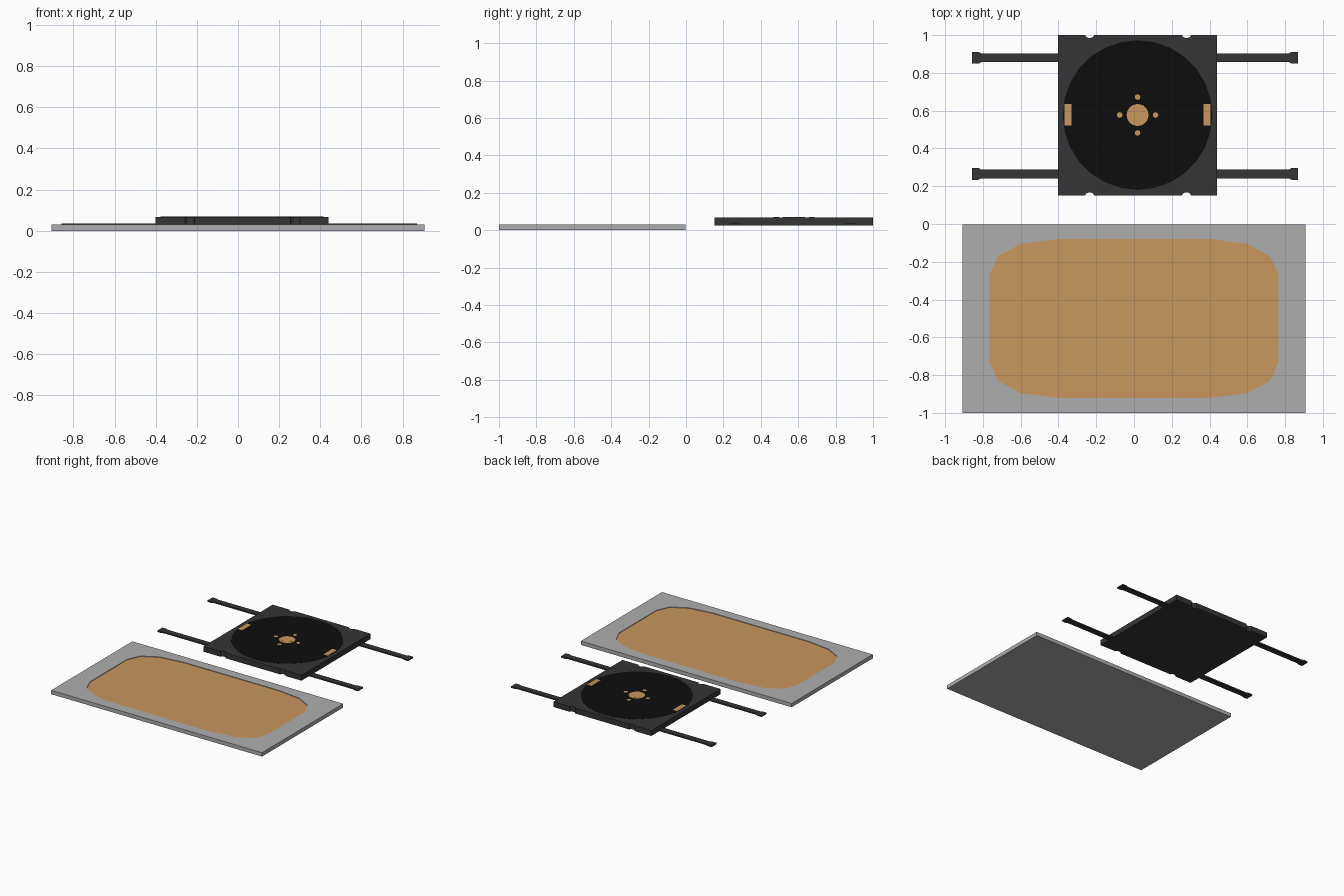
import bpy, bmesh, math

if "Cube" in bpy.data.objects:
    bpy.data.objects.remove(bpy.data.objects["Cube"])


def material(name, rgb):
    m = bpy.data.materials.new(name)
    m.diffuse_color = (*rgb, 1)
    m.use_nodes = True
    m.node_tree.nodes["Principled BSDF"].inputs["Base Color"].default_value = m.diffuse_color
    return m


GREY = material("light_grey", (0.42, 0.42, 0.42))
DARK = material("charcoal", (0.035, 0.035, 0.037))
BLACK = material("black", (0.004, 0.004, 0.004))
TAN = material("tan", (0.58, 0.31, 0.11))


def prism(name, pts, z0, z1, mat=None):
    """Extrude a 2D outline (counter-clockwise) from z0 to z1."""
    bm = bmesh.new()
    face = bm.faces.new([bm.verts.new((x, y, z0)) for x, y in pts])
    ext = bmesh.ops.extrude_face_region(bm, geom=[face], use_keep_orig=True)
    for v in ext["geom"]:
        if isinstance(v, bmesh.types.BMVert):
            v.co.z = z1
    bmesh.ops.recalc_face_normals(bm, faces=bm.faces)
    me = bpy.data.meshes.new(name)
    bm.to_mesh(me)
    bm.free()
    ob = bpy.data.objects.new(name, me)
    bpy.context.collection.objects.link(ob)
    if mat:
        me.materials.append(mat)
    return ob


def rect(x0, x1, y0, y1):
    return [(x0, y0), (x1, y0), (x1, y1), (x0, y1)]


def circle(cx, cy, r, n):
    return [(cx + r * math.cos(2 * math.pi * i / n),
             cy + r * math.sin(2 * math.pi * i / n)) for i in range(n)]


# Board with a shallow rounded recess
quarter = [(0.765, 0.23), (0.72, 0.33), (0.6, 0.395), (0.41, 0.42)]
half = quarter + [(-x, y) for x, y in reversed(quarter)]
outline = [(x, y - 0.5) for x, y in half + [(-x, -y) for x, y in half]]
board = prism("board", rect(-0.907, 0.907, -1, -0.003), 0, 0.03, GREY)
cutter = prism("recess_cutter", outline, 0.025, 0.05)
cutter.hide_render = True
cut = board.modifiers.new("recess", "BOOLEAN")
cut.operation = "DIFFERENCE"
cut.solver = "EXACT"
cut.object = cutter
bpy.context.view_layer.objects.active = board
bpy.ops.object.modifier_apply(modifier=cut.name)
bpy.data.objects.remove(cutter)
prism("recess_pad", outline, 0.02, 0.0256, TAN)

# Square housing with rounded notches in its front and back edges
X0, X1, Y0, Y1 = -0.402, 0.44, 0.152, 1.0


def notch(cx, y, side):
    """Arc biting into an edge, ordered left to right."""
    return [(cx - 0.023 * math.cos(math.pi * i / 8),
             y + side * 0.015 * math.sin(math.pi * i / 8)) for i in range(9)]


front = notch(-0.235, Y0, 1) + notch(0.278, Y0, 1)
back = notch(-0.235, Y1, -1) + notch(0.278, Y1, -1)
housing = [(X0, Y0)] + front + [(X1, Y0), (X1, Y1)] + back[::-1] + [(X0, Y1)]
prism("housing", housing, 0.025, 0.067, DARK)

# Round plate with hub, dots and side tabs
CX, CY = 0.019, 0.577
prism("round_plate", circle(CX, CY, 0.396, 28), 0.06, 0.0683, BLACK)
prism("hub", circle(CX, CY, 0.058, 24), 0.06, 0.0692, TAN)
prism("hub_cap", circle(CX, CY, 0.04, 24), 0.06, 0.0698, TAN)
for i in range(4):
    a = i * math.pi / 2
    prism(f"dot_{i + 1}", circle(CX + 0.095 * math.cos(a), CY + 0.095 * math.sin(a),
                                 0.015, 12), 0.06, 0.0692, TAN)
for side, name in ((-1, "left"), (1, "right")):
    x = CX + side * 0.368
    prism(f"{name}_tab", rect(x - 0.019, x + 0.019, CY - 0.055, CY + 0.058),
          0.06, 0.0692, TAN)

# Four straps with flared ends
for y, row in ((0.265, "front"), (0.88, "back")):
    for side, name, inner, tip in ((-1, "left", X0, -0.858), (1, "right", X1, 0.869)):
        edge = [(inner - side * 0.02, 0.023), (tip - side * 0.05, 0.023),
                (tip - side * 0.035, 0.031), (tip, 0.031)]
        pts = [(x, y + w) for x, w in edge] + [(x, y - w) for x, w in reversed(edge)]
        prism(f"{row}_{name}_strap", pts, 0.0255, 0.036, DARK)
